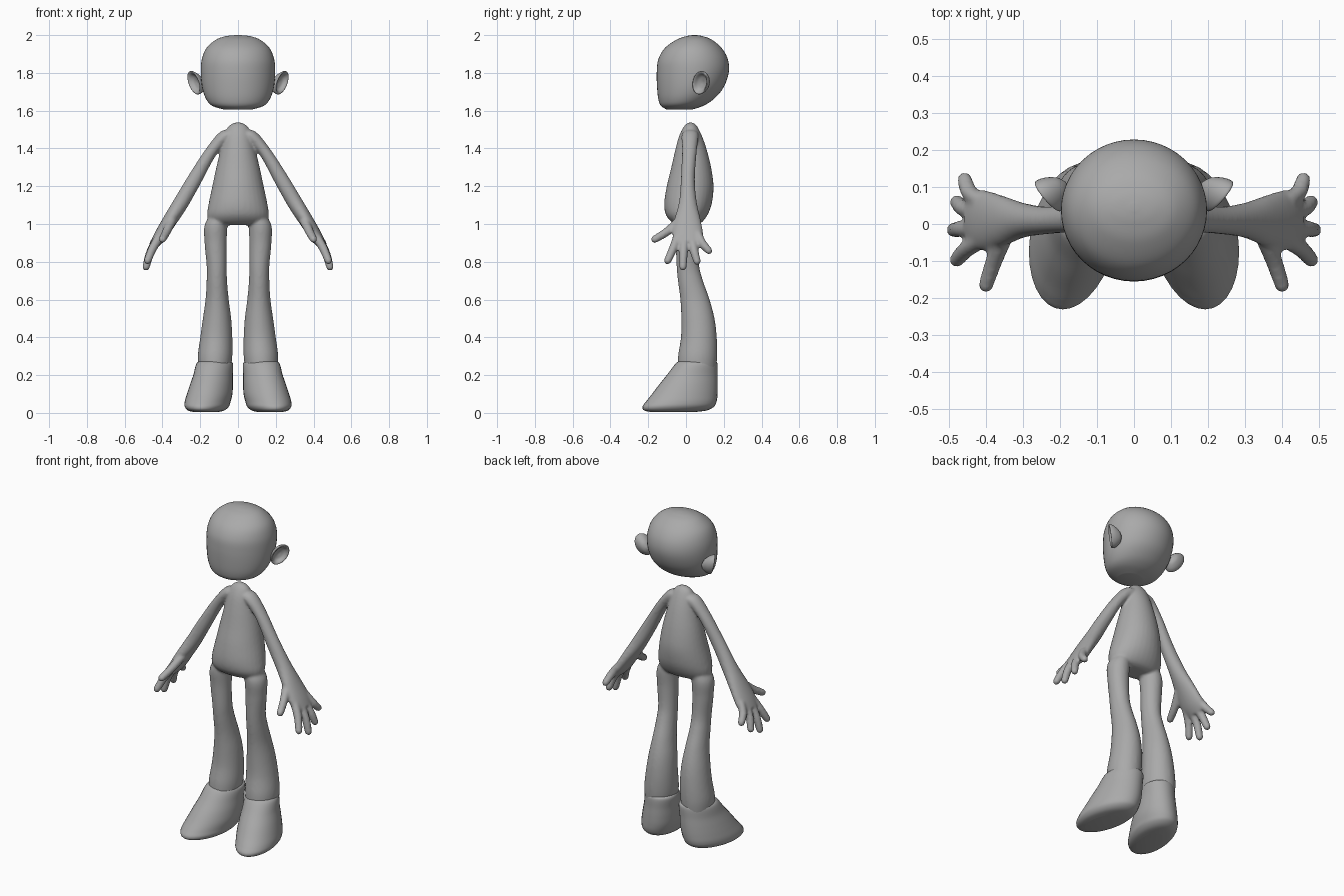
import bpy, bmesh, math
from mathutils import Vector

cube = bpy.data.objects.get("Cube")
if cube:
    bpy.data.objects.remove(cube, do_unlink=True)

clay = bpy.data.materials.new("clay grey")
clay.use_nodes = True
GREY = (0.4, 0.4, 0.4, 1)
clay.diffuse_color = GREY
clay.node_tree.nodes["Principled BSDF"].inputs["Base Color"].default_value = GREY


def blend(a, b, c, d, t):
    """Smooth interpolation from b to c."""
    return 0.5 * (2 * b + (c - a) * t + (2 * a - 5 * b + 4 * c - d) * t * t
                  + (3 * b - a - 3 * c + d) * t ** 3)


def loft(bm, rings, side=1, steps=6, segs=32):
    """Skin oval rings, each a (centre, half axis, half axis) triple."""
    keys = [[Vector(v) for v in r] for r in rings]
    dense = []
    for i in range(len(keys) - 1):
        four = [keys[max(i - 1, 0)], keys[i], keys[i + 1], keys[min(i + 2, len(keys) - 1)]]
        for s in range(steps):
            dense.append([blend(*(k[j] for k in four), s / steps) for j in range(3)])
    dense.append(keys[-1])
    loops = []
    for c, u, v in dense:
        loop = []
        for n in range(segs):
            a = math.tau * n / segs
            p = c + u * math.cos(a) + v * math.sin(a)
            loop.append(bm.verts.new((p.x * side, p.y, p.z)))
        loops.append(loop)
    for lo, hi in zip(loops, loops[1:]):
        for n in range(segs):
            m = (n + 1) % segs
            bm.faces.new((lo[n], lo[m], hi[m], hi[n]))
    bm.faces.new(loops[0])
    bm.faces.new(loops[-1])


def slices(rows, shear=0):
    """Level rings from (z, x min, x max, y min, y max) rows."""
    out = []
    for z, x0, x1, y0, y1 in rows:
        ry = (y1 - y0) / 2
        out.append((((x0 + x1) / 2, (y0 + y1) / 2, z), ((x1 - x0) / 2, 0, 0), (shear * ry, ry, 0)))
    return out


def finish(name, bm):
    bmesh.ops.recalc_face_normals(bm, faces=bm.faces)
    mesh = bpy.data.meshes.new(name)
    bm.to_mesh(mesh)
    bm.free()
    mesh.materials.append(clay)
    mesh.polygons.foreach_set("use_smooth", [True] * len(mesh.polygons))
    obj = bpy.data.objects.new(name, mesh)
    bpy.context.collection.objects.link(obj)
    return obj


# Head
bm = bmesh.new()
loft(bm, slices([
    (1.605, -.07, .07, -.10, .03), (1.625, -.135, .135, -.132, .09),
    (1.66, -.168, .168, -.146, .145), (1.72, -.189, .189, -.153, .197),
    (1.80, -.197, .197, -.155, .226), (1.87, -.192, .192, -.147, .222),
    (1.93, -.168, .168, -.113, .19), (1.975, -.118, .118, -.052, .138),
    (1.994, -.065, .065, 0, .09), (2.0, -.01, .01, .035, .055)]), segs=48)
finish("head", bm)

# Ears: cupped shells facing outward and forward
for label, side in (("left", 1), ("right", -1)):
    bm = bmesh.new()
    face = Vector((.8, -.6, 0))
    rings = []
    for depth, size in ((-.055, .1), (-.045, .5), (-.022, .85), (0, 1), (.008, .95),
                        (.004, .8), (-.012, .55), (-.02, .1)):
        centre = Vector((.228, .078, 1.748)) + face * depth
        rings.append((centre, Vector((.6, .8, 0)) * .05 * size, Vector((.018, .006, .062)) * size))
    loft(bm, rings, side, steps=4)
    finish(label + "_ear", bm)

# Body: torso, arms, hands and legs fused into one skin
bm = bmesh.new()
loft(bm, slices([
    (.995, -.11, .11, -.04, .055), (1.01, -.15, .15, -.075, .085),
    (1.05, -.163, .163, -.107, .115), (1.11, -.155, .155, -.115, .137),
    (1.2, -.136, .136, -.102, .146), (1.3, -.115, .115, -.078, .133),
    (1.4, -.09, .09, -.055, .108), (1.47, -.072, .072, -.035, .083),
    (1.515, -.052, .052, -.012, .06), (1.537, -.02, .02, .01, .04)]))

arm = [(.0, .025, 1.475, .03, .03), (.06, .022, 1.47, .045, .036), (.14, .018, 1.385, .039, .032),
       (.23, .01, 1.235, .037, .039), (.30, .01, 1.115, .047, .041), (.36, .008, 1.02, .07, .038),
       (.41, .01, .94, .082, .034), (.44, .012, .895, .068, .026)]
fingers = [((.35, -.03, 1.02), (.378, -.1, .96), (.405, -.18, .91)),
           ((.41, -.04, .94), (.452, -.068, .87), (.485, -.104, .79)),
           ((.42, -.01, .93), (.464, -.013, .85), (.492, -.017, .755)),
           ((.42, .03, .93), (.46, .043, .86), (.483, .063, .785)),
           ((.41, .06, .95), (.444, .085, .9), (.462, .132, .845))]
leg = [(1.08, .05, .12, -.04, .06), (1.0, .056, .175, -.062, .072), (.9, .06, .177, -.055, .067),
       (.78, .06, .166, -.05, .07), (.7, .058, .166, -.043, .09), (.6, .049, .172, -.03, .125),
       (.5, .036, .186, -.025, .151), (.4, .03, .2, -.027, .163), (.3, .03, .213, -.042, .165),
       (.22, .04, .21, -.045, .158)]
for side in (1, -1):
    loft(bm, [((x, y, z), (0, w, 0), (.8 * t, 0, .6 * t)) for x, y, z, w, t in arm], side)
    for points in fingers:
        base, mid, tip = map(Vector, points)
        along = (tip - mid).normalized()
        u = along.cross(Vector((1, 0, .6))).normalized()
        v = along.cross(u)
        spots = [(base, .026), (mid, .023), (tip - along * .02, .02),
                 (tip - along * .006, .015), (tip + along * .003, .003)]
        loft(bm, [(c, u * r, v * r) for c, r in spots], side, segs=16)
    loft(bm, slices(leg), side)
body = finish("body", bm)
fuse = body.modifiers.new("Fuse", "REMESH")
fuse.mode = 'VOXEL'
fuse.voxel_size = .0075
fuse.use_smooth_shade = True
relax = body.modifiers.new("Relax", "SMOOTH")
relax.factor = .5
relax.iterations = 6

# Feet: tall heels sloping down to turned-out toes
foot = [(.275, .05, .19, -.03, .15), (.262, .028, .218, -.054, .166), (.2, .029, .235, -.102, .167),
        (.15, .029, .252, -.142, .168), (.1, .032, .268, -.18, .167), (.06, .042, .279, -.212, .162),
        (.033, .052, .279, -.23, .148), (.013, .075, .262, -.222, .11), (.004, .11, .23, -.18, .04)]
for label, side in (("left", 1), ("right", -1)):
    bm = bmesh.new()
    loft(bm, slices(foot, shear=-.14), side)
    finish(label + "_foot", bm)
